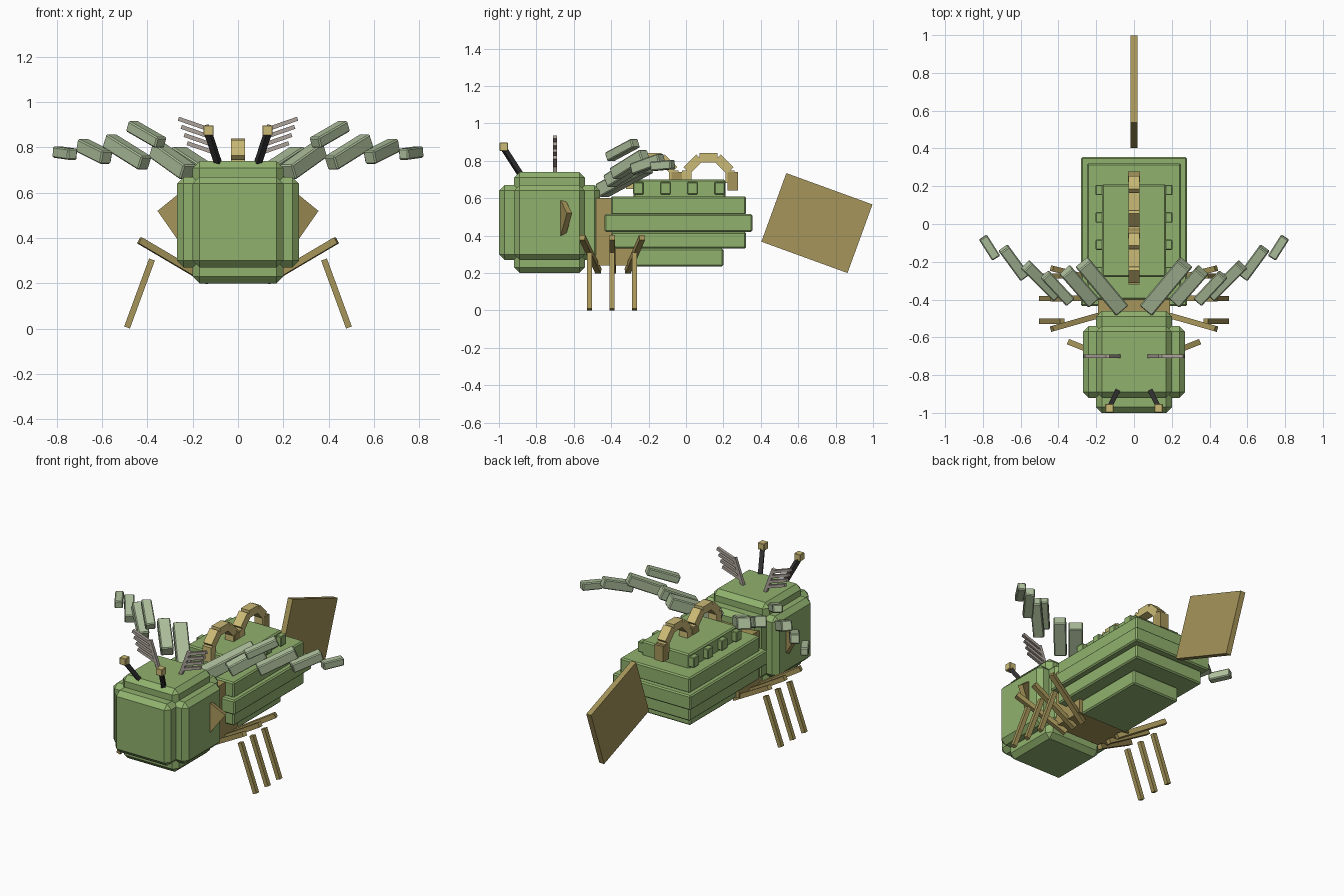
import bpy
import math
from mathutils import Vector, Euler

cube = bpy.data.objects.get("Cube")
if cube:
    bpy.data.objects.remove(cube, do_unlink=True)


def material(name, rgb):
    m = bpy.data.materials.new(name)
    m.use_nodes = True
    m.diffuse_color = (*rgb, 1)
    m.node_tree.nodes["Principled BSDF"].inputs["Base Color"].default_value = (*rgb, 1)
    return m


GREEN = material("leaf green", (0.28, 0.44, 0.155))
BROWN = material("tan brown", (0.38, 0.30, 0.10))
GOLD = material("light tan", (0.60, 0.49, 0.18))
PALE = material("pale green", (0.42, 0.52, 0.33))
BLACK = material("charcoal", (0.03, 0.03, 0.03))
GREY = material("warm grey", (0.42, 0.37, 0.33))


def box(name, center, size, mat, bevel=0, rotation=None):
    """Box with given centre, full size and optional rotation."""
    x, y, z = (s / 2 for s in size)
    verts = [(a, b, c) for a in (-x, x) for b in (-y, y) for c in (-z, z)]
    faces = [(0, 1, 3, 2), (4, 6, 7, 5), (0, 4, 5, 1),
             (2, 3, 7, 6), (0, 2, 6, 4), (1, 5, 7, 3)]
    mesh = bpy.data.meshes.new(name)
    mesh.from_pydata(verts, [], faces)
    mesh.materials.append(mat)
    ob = bpy.data.objects.new(name, mesh)
    bpy.context.collection.objects.link(ob)
    ob.location = center
    if rotation:
        ob.rotation_euler = rotation
    if bevel:
        mod = ob.modifiers.new("Bevel", "BEVEL")
        mod.width = bevel
        mod.segments = 1
    return ob


def span(name, xs, ys, zs, mat, bevel=0):
    """Box from its limits on each axis."""
    lims = (xs, ys, zs)
    return box(name, [(a + b) / 2 for a, b in lims], [b - a for a, b in lims], mat, bevel)


def stick(name, p, q, width, height, mat, bevel=0):
    """Square bar running from p to q."""
    p, q = Vector(p), Vector(q)
    d = q - p
    return box(name, (p + q) / 2, (width, d.length, height), mat, bevel,
               d.to_track_quat("Y", "Z").to_euler())


def mirror(s, p):
    return (s * p[0], p[1], p[2])


# Head: three crossing bevelled blocks
span("head_front_back", (-.2, .2), (-1, -.46), (.27, .67), GREEN, .03)
span("head_vertical", (-.2, .2), (-.92, -.54), (.2, .74), GREEN, .03)
span("head_sides", (-.27, .27), (-.92, -.54), (.27, .67), GREEN, .03)

# Thorax
span("thorax", (-.19, .19), (-.5, -.27), (.24, .6), BROWN)

# Abdomen slabs
span("abdomen_top", (-.17, .17), (-.28, .21), (.6, .7), GREEN, .008)
span("abdomen_upper", (-.25, .25), (-.4, .32), (.51, .61), GREEN, .008)
span("abdomen_middle", (-.28, .28), (-.435, .355), (.42, .515), GREEN, .008)
span("abdomen_lower", (-.25, .25), (-.4, .32), (.33, .42), GREEN, .008)
span("abdomen_bottom", (-.17, .17), (-.28, .2), (.235, .33), GREEN, .008)

# Tail plate
box("tail_plate", (0, .7, .467), (.035, .49, .39), BROWN, 0,
    Euler((math.radians(-20), 0, 0)))

# Back arches, each a faceted loop with a rear post
for label, shift in (("rear", .12), ("front", -.18)):
    pts = [(0, shift - .115, .65)]
    for a in (157.5, 112.5, 67.5, 22.5):
        t = math.radians(a)
        pts.append((0, shift + .125 * math.cos(t), .7 + .125 * math.sin(t)))
    pts.append((0, shift + .115, .68))
    for i, (p, q) in enumerate(zip(pts, pts[1:])):
        stick(f"{label}_arch_{i}", p, q, .06, .05, GOLD)
    box(f"{label}_arch_post", (0, shift + .13, .69), (.062, .055, .1), BROWN)

# Wing bars: near end, far end, width, height
WING = [
    ((.07, -.45, .64), (.27, -.21, .77), .085, .075),
    ((.22, -.41, .69), (.36, -.25, .79), .075, .07),
    ((.34, -.41, .82), (.47, -.27, .895), .06, .05),
    ((.41, -.38, .73), (.57, -.22, .83), .065, .065),
    ((.58, -.28, .755), (.69, -.13, .81), .06, .06),
    ((.73, -.18, .77), (.80, -.07, .78), .05, .05),
]

for side, s in (("left", 1), ("right", -1)):
    # Abdomen bumps
    for i in range(4):
        box(f"{side}_bump_{i}", (s * .18, .18 - i * .145, .653), (.045, .055, .065), GREEN, .004)

    # Wings
    for i, (p, q, w, h) in enumerate(WING):
        stick(f"{side}_wing_{i}", mirror(s, p), mirror(s, q), w, h, PALE, .006)

    # Feelers with square tips
    stick(f"{side}_feeler", (s * .085, -.88, .72), (s * .13, -.97, .86), .026, .026, BLACK)
    box(f"{side}_feeler_tip", (s * .13, -.975, .875), (.045, .045, .045), GOLD, .003)

    # Feathered crest: leaning stem with outward branches
    base, tip = Vector((.075, -.7, .72)), Vector((.14, -.7, .9))
    stick(f"{side}_crest_stem", mirror(s, base), mirror(s, tip), .02, .02, GREY)
    for i in range(4):
        p = base.lerp(tip, .3 + i * .2)
        q = p + Vector((.13, 0, .045))
        stick(f"{side}_crest_branch_{i}", mirror(s, p), mirror(s, q), .02, .018, GREY)

    # Cheek plate, standing on its corner
    box(f"{side}_cheek", (s * .22, -.675, .5), (.2, .03, .2), BROWN, 0,
        Euler((0, s * math.radians(37), s * math.radians(22))))

    # Legs
    for i in (-1, 0, 1):
        y = -.395 + i * .12
        stick(f"{side}_upper_leg_{i + 1}", (s * .13, -.39 + i * .078, .21),
              (s * .435, -.395 + i * .16, .39), .03, .03, BROWN)
        stick(f"{side}_lower_leg_{i + 1}", (s * .38, y, .305),
              (s * .49, y, .005), .027, .027, BROWN)
